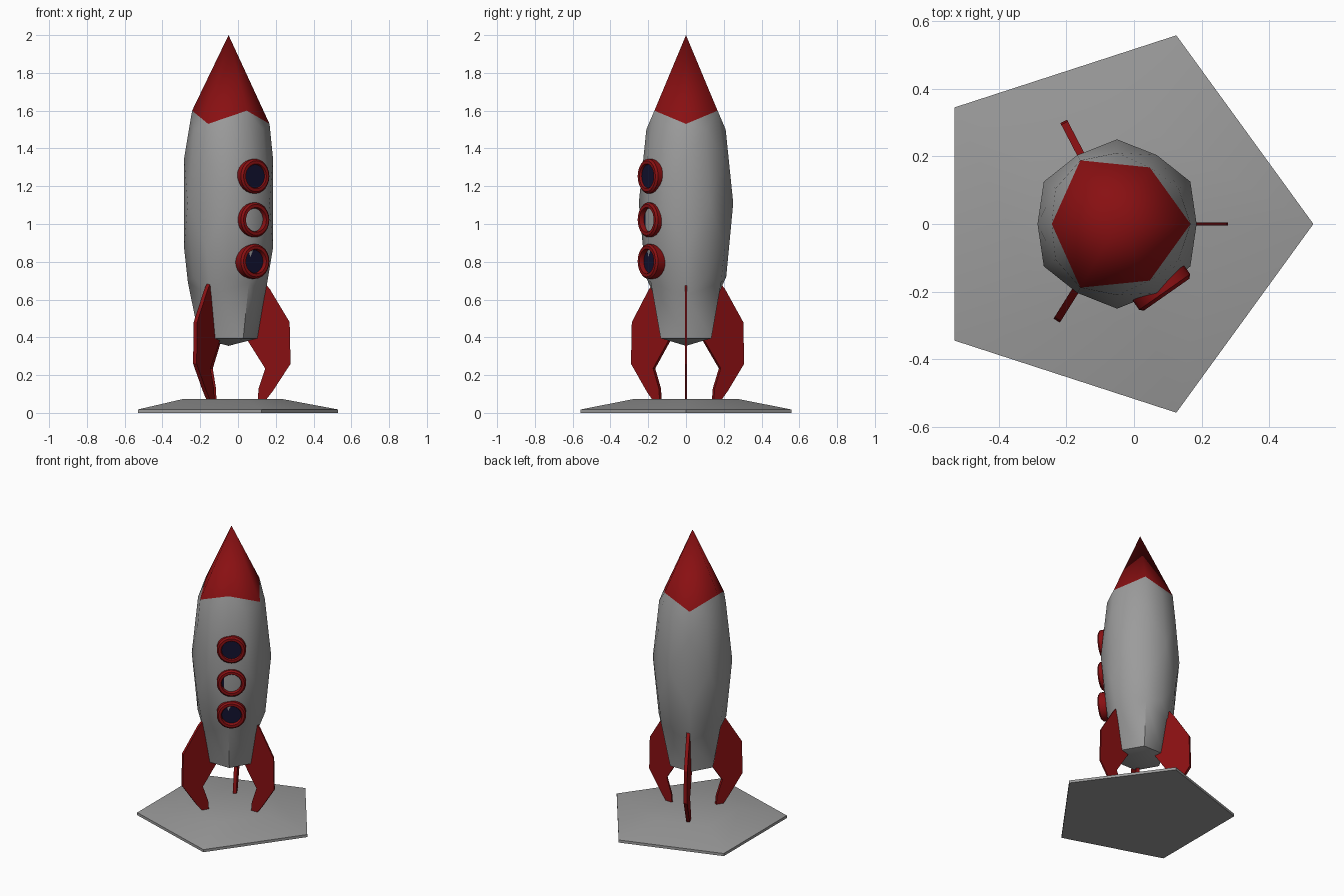
import bpy, bmesh, math
from mathutils import Vector

if "Cube" in bpy.data.objects:
    bpy.data.objects.remove(bpy.data.objects["Cube"])

CX = -0.05  # rocket axis


def material(name, rgb):
    m = bpy.data.materials.new(name)
    m.diffuse_color = (*rgb, 1)
    m.use_nodes = True
    m.node_tree.nodes["Principled BSDF"].inputs["Base Color"].default_value = m.diffuse_color
    return m


GREY = material("hull grey", (0.33, 0.33, 0.33))
RED = material("deep red", (0.25, 0.005, 0.006))
NAVY = material("window navy", (0.006, 0.006, 0.03))


def polar(r, deg, z, cx=CX):
    a = math.radians(deg)
    return Vector((cx + r * math.cos(a), r * math.sin(a), z))


def build(name, verts, faces, mat, angle=None):
    me = bpy.data.meshes.new(name)
    me.from_pydata([tuple(v) for v in verts], [], faces)
    bm = bmesh.new()
    bm.from_mesh(me)
    loose = [v for v in bm.verts if not v.link_faces]
    bmesh.ops.delete(bm, geom=loose, context='VERTS')
    bmesh.ops.recalc_face_normals(bm, faces=bm.faces)
    bm.to_mesh(me)
    bm.free()
    ob = bpy.data.objects.new(name, me)
    bpy.context.collection.objects.link(ob)
    me.materials.append(mat)
    if angle:
        bpy.ops.object.select_all(action='DESELECT')
        ob.select_set(True)
        bpy.context.view_layer.objects.active = ob
        bpy.ops.object.shade_smooth_by_angle(angle=math.radians(angle))
    return ob


# Hull: staggered rings of six points, joined by diamond panels
def ring(r0, z0, offset=0, r1=None, z1=None):
    """Six points; every second one may use r1, z1."""
    pts = []
    for k in range(6):
        odd = k % 2 and r1 is not None
        pts.append(polar(r1 if odd else r0, 60 * k + offset, z1 if odd else z0))
    return pts


rings = [
    ring(0.217, 1.53, 0, 0.193, 1.60),   # 0 nose joint
    ring(0.21, 1.50, 30),                # 1
    ring(0.235, 1.35),                   # 2
    ring(0.25, 1.11, 30),                # 3 waist
    ring(0.235, 0.87),                   # 4
    ring(0.213, 0.72, 30),               # 5
    ring(0.193, 0.62, 0, 0.215, 0.69),   # 6
    ring(0.155, 0.395),                  # 7 bottom rim
]
hull = [p for r in rings for p in r] + [polar(0, 0, 0.355), polar(0, 0, 2.0)]
BOTTOM, TIP = 48, 49


def idx(r, k):
    return r * 6 + k % 6


panels, nose = [], []
for k in range(6):
    n, p = k + 1, k - 1
    nose.append((TIP, idx(0, k), idx(0, n)))
    panels += [
        (idx(0, k), idx(1, k), idx(0, n)),
        (idx(0, k), idx(1, p), idx(2, k), idx(1, k)),
        (idx(1, k), idx(2, k), idx(3, k), idx(2, n)),
        (idx(2, k), idx(3, p), idx(4, k)),
        (idx(2, k), idx(4, k), idx(3, k)),
        (idx(3, k), idx(4, k), idx(5, k), idx(4, n)),
        (idx(4, k), idx(5, p), idx(6, k), idx(5, k)),
        (idx(5, k), idx(6, k), idx(6, n)),
        (idx(6, k), idx(7, k), idx(7, n), idx(6, n)),
        (idx(7, k), BOTTOM, idx(7, n)),
    ]
build("hull", hull, panels, GREY, 60)
build("nose_cone", hull, nose, RED, 75)

# Fins: one outline (radius, height) given thickness and turned round the axis
outline = [(0.19, 0.69), (0.22, 0.655), (0.325, 0.48), (0.33, 0.26), (0.235, 0.115),
           (0.20, 0.07), (0.155, 0.07), (0.16, 0.13), (0.195, 0.235), (0.10, 0.385)]


def fin(name, deg, thick, scale):
    side = Vector((-math.sin(math.radians(deg)), math.cos(math.radians(deg)), 0))
    n = len(outline)
    verts = [polar(r * scale, deg, z) + side * s * thick / 2
             for s in (-1, 1) for r, z in outline]
    faces = [tuple(range(n)), tuple(range(2 * n - 1, n - 1, -1))]
    faces += [(i, (i + 1) % n, n + (i + 1) % n, n + i) for i in range(n)]
    build(name, verts, faces, RED, 30)


fin("fin_right", 0, 0.01, 0.995)
fin("fin_back", 117.5, 0.022, 1.035)
fin("fin_front", 238, 0.022, 1.02)

# Portholes: lathed frame plus a glass disc, facing out at WIN degrees
WIN, SEG = -55, 24
out = Vector((math.cos(math.radians(WIN)), math.sin(math.radians(WIN)), 0))
across = Vector((-out.y, out.x, 0))


def circle(depth, rad, z):
    c = Vector((CX, 0, z)) + out * depth
    return [c + across * rad * math.cos(t) + Vector((0, 0, rad * math.sin(t)))
            for t in (2 * math.pi * i / SEG for i in range(SEG))]


for label, z, glass in (("top", 1.253, 0.243), ("middle", 1.022, 0.228), ("bottom", 0.802, 0.229)):
    profile = [(0.19, 0.092), (0.245, 0.092), (0.255, 0.082), (0.255, 0.066),
               (0.248, 0.062), (0.19, 0.062)]
    verts = [p for d, r in profile for p in circle(d, r, z)]
    m = len(profile)
    faces = [(a * SEG + i, a * SEG + (i + 1) % SEG,
              (a + 1) % m * SEG + (i + 1) % SEG, (a + 1) % m * SEG + i)
             for a in range(m) for i in range(SEG)]
    build("porthole_frame_" + label, verts, faces, RED, 35)
    disc = circle(glass - 0.008, 0.064, z) + circle(glass, 0.064, z)
    faces = [tuple(range(SEG)), tuple(range(SEG, 2 * SEG))]
    faces += [(i, (i + 1) % SEG, SEG + (i + 1) % SEG, SEG + i) for i in range(SEG)]
    build("porthole_glass_" + label, disc, faces, NAVY)

# Launch pad: five-sided slab with a gently sloping top
levels = [(0.586, 0.0), (0.586, 0.018), (0.293, 0.073)]
pad = [polar(r, 72 * k, z, -0.056) for r, z in levels for k in range(5)]
faces = [tuple(range(5)), tuple(range(10, 15))]
faces += [(a * 5 + k, a * 5 + (k + 1) % 5, a * 5 + 5 + (k + 1) % 5, a * 5 + 5 + k)
          for a in range(2) for k in range(5)]
build("launch_pad", pad, faces, GREY, 30)
